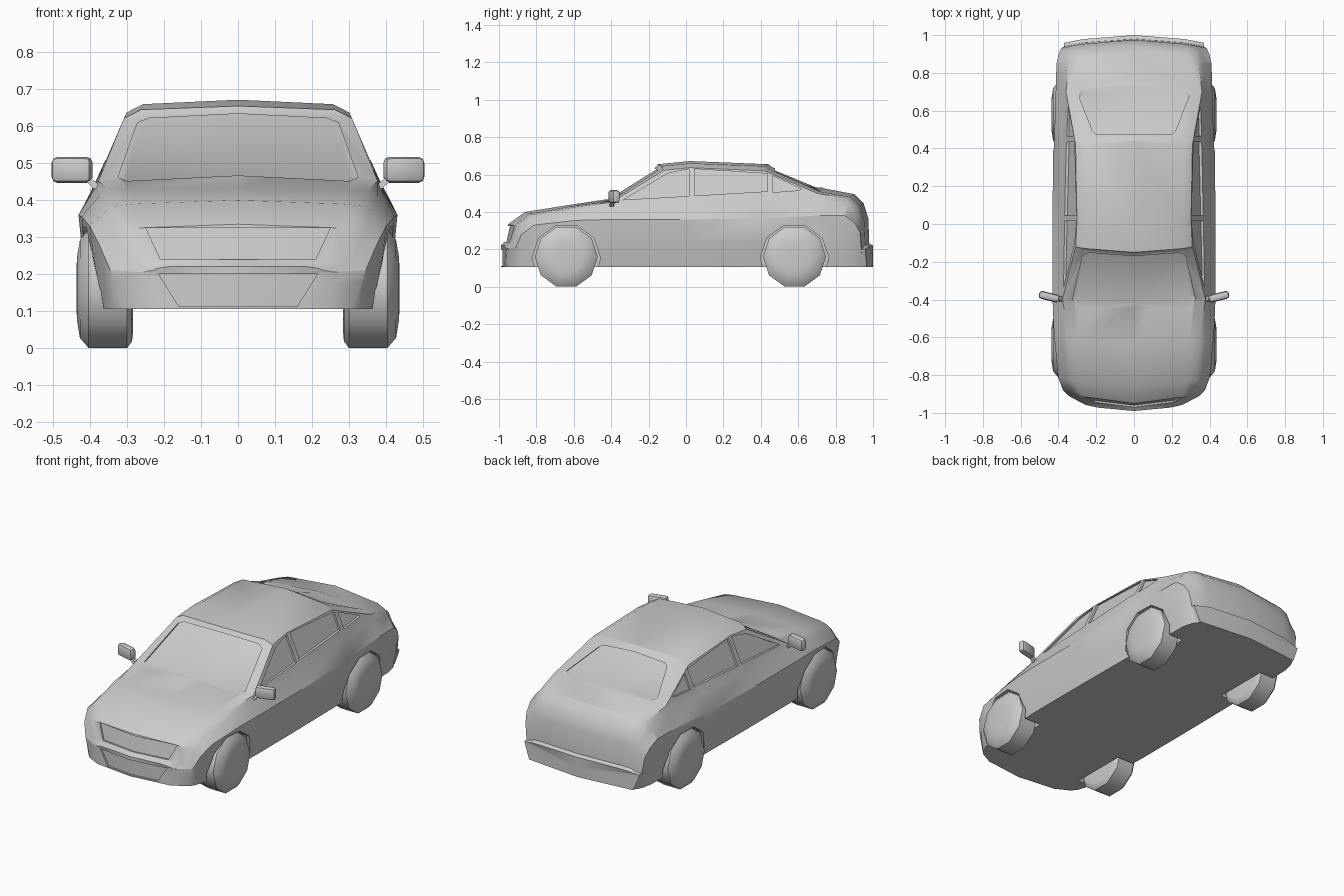
import bpy, bmesh, math
from mathutils import Vector

if "Cube" in bpy.data.objects:
    bpy.data.objects.remove(bpy.data.objects["Cube"])

paint = bpy.data.materials.new("plain_grey")
paint.use_nodes = True
grey = (0.6, 0.6, 0.6, 1)
paint.diffuse_color = grey
paint.node_tree.nodes["Principled BSDF"].inputs["Base Color"].default_value = grey


def finish(bm, name):
    """Turn a bmesh into a named object in the scene."""
    bmesh.ops.recalc_face_normals(bm, faces=bm.faces)
    mesh = bpy.data.meshes.new(name)
    bm.to_mesh(mesh)
    bm.free()
    mesh.materials.append(paint)
    obj = bpy.data.objects.new(name, mesh)
    bpy.context.collection.objects.link(obj)
    return obj


def activate(obj):
    bpy.ops.object.select_all(action='DESELECT')
    obj.select_set(True)
    bpy.context.view_layer.objects.active = obj


def smooth(obj, degrees=40):
    activate(obj)
    bpy.ops.object.shade_smooth_by_angle(angle=math.radians(degrees))


def loft(name, rings):
    """Skin equal closed rings and close both ends with fans."""
    bm = bmesh.new()
    rows = [[bm.verts.new(p) for p in ring] for ring in rings]
    n = len(rows[0])
    for a, b in zip(rows, rows[1:]):
        for i in range(n):
            j = (i + 1) % n
            bm.faces.new((a[i], a[j], b[j], b[i]))
    for row in (rows[0], rows[-1]):
        hub = bm.verts.new((row[0].co + row[n // 2].co) / 2)
        for i in range(n):
            bm.faces.new((hub, row[i], row[(i + 1) % n]))
    return finish(bm, name)


def carve(target, cutter):
    cutter.hide_render = True
    mod = target.modifiers.new("cut", 'BOOLEAN')
    mod.operation = 'DIFFERENCE'
    mod.solver = 'EXACT'
    mod.object = cutter
    activate(target)
    bpy.ops.object.modifier_apply(modifier=mod.name)
    bpy.data.objects.remove(cutter)


def panel_cutter(points, place, depth, reach):
    """Prism over a flat outline, folded on its middle, laid on a surface."""
    bm = bmesh.new()
    low = bm.faces.new([bm.verts.new((u, v, -depth)) for u, v in points])
    ext = bmesh.ops.extrude_face_region(bm, geom=[low], use_keep_orig=True)
    for v in ext["geom"]:
        if isinstance(v, bmesh.types.BMVert):
            v.co.z = reach
    bmesh.ops.bisect_plane(bm, geom=bm.verts[:] + bm.edges[:] + bm.faces[:],
                           plane_co=(0, 0, 0), plane_no=(1, 0, 0))
    for v in bm.verts:
        v.co = place(*v.co)
    bmesh.ops.triangulate(bm, faces=bm.faces)
    return finish(bm, "cutter")


def mirrored(half):
    return half + [(-x, z) for x, z in reversed(half) if x > 0]


# Body: y, width scale, then heights from shoulder to crown, roof edge half width
stations = [
    (-.99, .6, .205, .21, .215, .22, .22, .22),
    (-.97, .8, .21, .22, .23, .235, .24, .29),
    (-.95, .87, .28, .3, .32, .325, .335, .31),
    (-.86, .93, .33, .37, .385, .39, .4, .33),
    (-.64, .98, .355, .41, .425, .43, .435, .35),
    (-.44, 1, .36, .435, .452, .457, .465, .378),
    (-.16, 1, .36, .44, .615, .628, .64, .312),
    (-.15, 1, .36, .44, .622, .645, .655, .308),
    (.02, 1, .36, .445, .637, .66, .672, .302),
    (.44, .99, .365, .46, .62, .645, .655, .309),
    (.46, .98, .365, .46, .615, .63, .64, .311),
    (.74, .96, .38, .46, .5, .51, .525, .36),
    (.9, .95, .38, .44, .465, .48, .495, .34),
    (.95, .92, .34, .38, .42, .435, .445, .33),
    (.975, .89, .29, .32, .345, .355, .365, .32),
    (.98, .86, .2, .21, .22, .225, .23, .31),
    (1, .86, .2, .205, .21, .215, .22, .31),
]


def section(y, s, shoulder, belt, edge, top, crown, w):
    half = [(0, .105), (.39 * s, .105), (.42 * s, min(.24, shoulder - .03)),
            (.432 * s, shoulder), (.385 * s, belt), (w, edge),
            (w * .85, top), (0, crown)]
    bow = .5 if y < -.9 else .3 if y < -.1 else -.3 if y > .1 else 0
    return [(x, y + bow * x * x, z) for x, z in mirrored(half[:-1])[:7]
            + [half[-1]] + [(-x, z) for x, z in reversed(half[1:-1])]]


body = loft("body", [section(*row) for row in stations])

# Wheels and their arches
wheel_profile = [(.285, .13), (.287, .15), (.3, .168), (.405, .168),
                 (.428, .14), (.436, .09), (.438, .04)]


def disc_rings(profile, side, y, z):
    turn = [math.tau * i / 10 for i in range(10)]
    return [[(side * x, y + r * math.cos(t), z + r * math.sin(t)) for t in turn]
            for x, r in profile]


for side, hand in ((1, "left"), (-1, "right")):
    for y, end in ((-.64, "front"), (.58, "rear")):
        carve(body, loft("cutter", disc_rings([(.28, .183), (.6, .183)], side, y, .153)))
        smooth(loft(f"{end}_{hand}_wheel", disc_rings(wheel_profile, side, y, .16)))

# Side windows, recessed into the sloping cabin sides
side_windows = [
    [(-.335, .465), (-.1, .605), (.015, .63), (.015, .485)],
    [(.045, .63), (.435, .605), (.435, .51), (.045, .487)],
    [(.465, .592), (.62, .522), (.6, .515), (.465, .505)],
]
for side in (1, -1):
    for outline in side_windows:
        carve(body, panel_cutter(
            outline,
            lambda u, v, d: Vector((side * (.385 - .42 * (v - .44) + d), u, v)),
            .012, .05))

# Windscreen, rear window and the two front grilles
end_panels = [
    ([(0, .467), (.3, .452), (.325, .462), (.272, .61), (.24, .622), (0, .634)],
     lambda u, v, d: Vector((u, -.44 + 1.6 * (v - .465) + .155 * abs(u) - d, v)), .022, .04),
    ([(0, .53), (.27, .512), (.295, .522), (.22, .61), (.2, .62), (0, .634)],
     lambda u, v, d: Vector((u, .74 - 2.43 * (v - .525) - .21 * abs(u) + d, v)), .03, .05),
    ([(0, .24), (.21, .24), (.25, .325), (0, .325)],
     lambda u, v, d: Vector((u, -.97 + .22 * (v - .24) + .125 * abs(u) - d, v)), .01, .06),
    ([(0, .112), (.16, .112), (.215, .2), (0, .2)],
     lambda u, v, d: Vector((u, -.99 + .125 * abs(u) - d, v)), .01, .05),
]
for half, place, depth, reach in end_panels:
    carve(body, panel_cutter(mirrored(half), place, depth, reach))
smooth(body, 32)

# Door mirrors on short stalks
for side, hand in ((1, "left"), (-1, "right")):
    bm = bmesh.new()
    bmesh.ops.create_cube(bm, size=1)
    bmesh.ops.scale(bm, vec=(.112, .042, .07), verts=bm.verts)
    bmesh.ops.bevel(bm, geom=bm.edges[:], offset=.016, segments=2, affect='EDGES', profile=.5)
    shell = finish(bm, f"{hand}_mirror")
    shell.location = (side * .449, -.385, .482)
    shell.rotation_euler.z = side * .25
    smooth(shell)
    ends = [(.365, -.4, .42), (.412, -.392, .462)]
    corners = [(-.012, -.012), (.012, -.012), (.012, .012), (-.012, .012)]
    loft(f"{hand}_mirror_stalk",
         [[(side * (x + a), y + b, z) for a, b in corners] for x, y, z in ends])
